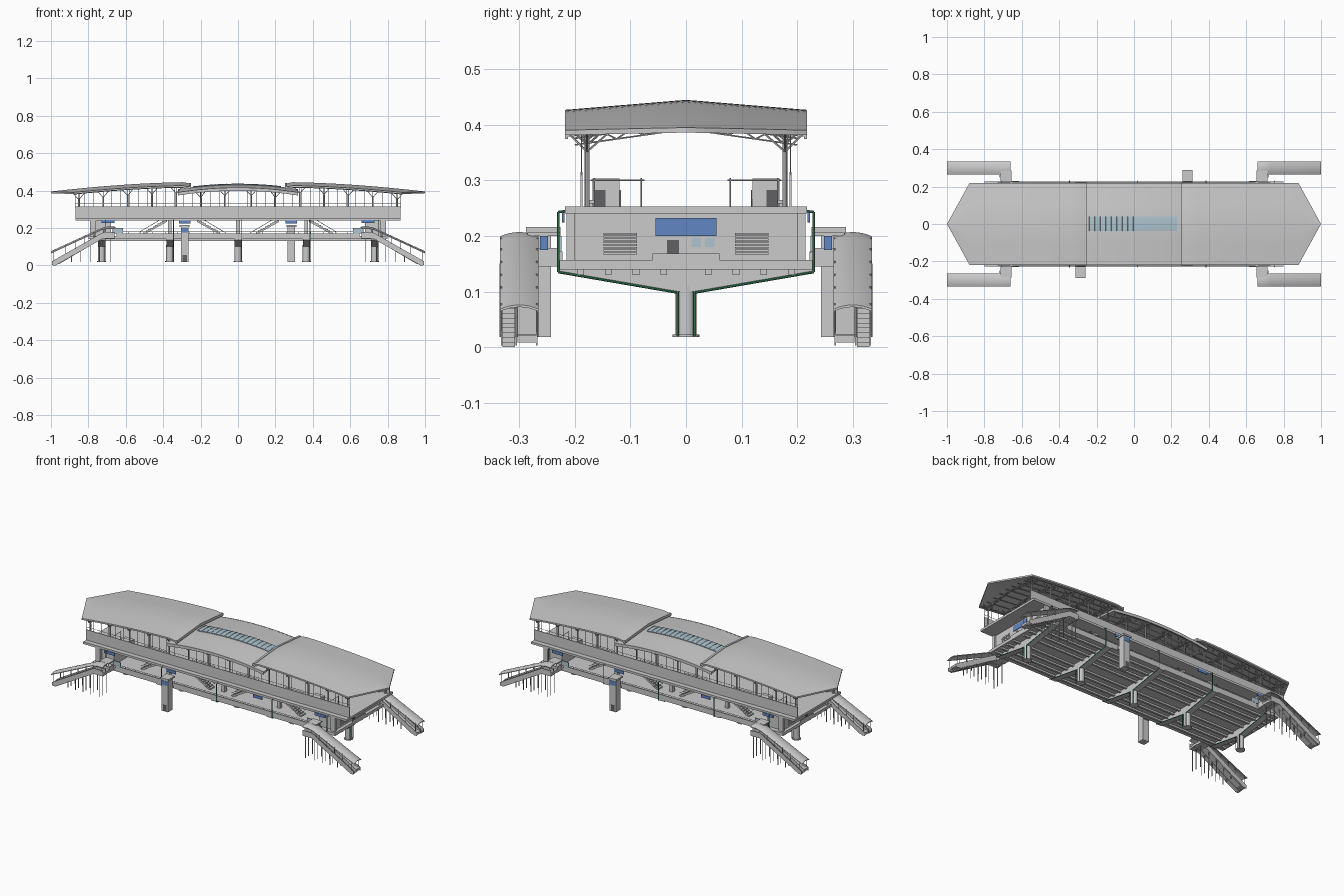
import bpy, bmesh, math
from mathutils import Vector

if "Cube" in bpy.data.objects:
    bpy.data.objects.remove(bpy.data.objects["Cube"])


def material(name, r, g, b):
    m = bpy.data.materials.new(name)
    m.diffuse_color = (r, g, b, 1)
    m.use_nodes = True
    m.node_tree.nodes["Principled BSDF"].inputs["Base Color"].default_value = m.diffuse_color
    return m


BLUE = material("blue_panel", .12, .24, .55)
GLASS = material("pale_glass", .42, .55, .62)
GREEN = material("green_pipe", .04, .22, .10)
DARK = material("dark_grey", .12, .12, .13)


def finish(name, bm, mat=None, smooth=False):
    bmesh.ops.recalc_face_normals(bm, faces=bm.faces)
    me = bpy.data.meshes.new(name)
    bm.to_mesh(me)
    bm.free()
    ob = bpy.data.objects.new(name, me)
    bpy.context.collection.objects.link(ob)
    if mat:
        me.materials.append(mat)
    if smooth:
        bpy.ops.object.select_all(action='DESELECT')
        ob.select_set(True)
        bpy.context.view_layer.objects.active = ob
        bpy.ops.object.shade_smooth_by_angle(angle=math.radians(35))
    return ob


def prism(name, pts, a, b, axis='y', mat=None):
    """Extrude a profile: (x,z) along y, or (y,z) along x."""
    bm = bmesh.new()
    put = (lambda p, t: (p[0], t, p[1])) if axis == 'y' else (lambda p, t: (t, p[0], p[1]))
    lo, hi = ([bm.verts.new(put(p, t)) for p in pts] for t in (a, b))
    bm.faces.new(lo)
    bm.faces.new(hi)
    n = len(pts)
    for i in range(n):
        bm.faces.new((lo[i], lo[(i + 1) % n], hi[(i + 1) % n], hi[i]))
    return finish(name, bm, mat)


def box(name, x0, x1, y0, y1, z0, z1, mat=None):
    return prism(name, [(x0, z0), (x1, z0), (x1, z1), (x0, z1)], y0, y1, 'y', mat)


def rods(name, segs, r, sides=5, mat=None):
    """Many straight round bars in one mesh."""
    bm = bmesh.new()
    for p, q in segs:
        p, q = Vector(p), Vector(q)
        rot = (q - p).to_track_quat('Z', 'Y').to_matrix().to_4x4()
        rot.translation = (p + q) / 2
        bmesh.ops.create_cone(bm, cap_ends=True, segments=sides, radius1=r, radius2=r,
                              depth=(q - p).length, matrix=rot)
    return finish(name, bm, mat, sides > 6)


def sheet(name, rows, thick, mat=None):
    """Thick skin through rows of points."""
    bm = bmesh.new()
    vs = [[bm.verts.new(p) for p in row] for row in rows]
    for a, b in zip(vs, vs[1:]):
        for i in range(len(a) - 1):
            bm.faces.new((a[i], a[i + 1], b[i + 1], b[i]))
    ret = bmesh.ops.extrude_face_region(bm, geom=bm.faces[:])
    for g in ret['geom']:
        if isinstance(g, bmesh.types.BMVert):
            g.co.z -= thick
    bm.faces.ensure_lookup_table()
    return finish(name, bm, mat, True)


def end_z(x, y):
    return .445 - .05 * (max(abs(x) - .27, 0) / .73) ** 1.7 - .018 * abs(y) / .218


def mid_z(x, y):
    return .433 - .025 * (x / .32) ** 2 - .018 * abs(y) / .218


# piers, tapered pier caps and drain pipes
for x in (-.73, -.365, 0, .365, .73):
    rods("pier", [((x, 0, .02), (x, 0, .11))], .019, 20)
    rods("pier_base", [((x, 0, .018), (x, 0, .023))], .024, 20)
    prism("pier_cap", [(-.02, .1), (.02, .1), (.228, .135), (.228, .145), (-.228, .145),
                       (-.228, .135)], x - .018, x + .018, 'x')
    for s in (-1, 1):
        rods("drain_pipe", [((x + .02, s * .215, .245), (x + .02, s * .23, .243)),
                            ((x + .02, s * .23, .243), (x + .02, s * .23, .135)),
                            ((x + .02, s * .23, .135), (x + .02, s * .015, .098)),
                            ((x + .02, s * .015, .1), (x + .02, s * .015, .02))], .0022, 6, GREEN)
        box("concourse_column", x - .01, x + .01, s * .13 - .01, s * .13 + .01, .157, .24)

# concourse deck, underside beams and edge parapets
box("concourse_deck", -.8, .8, -.228, .228, .14, .157)
for y in (-.19, -.14, -.09, -.04, .04, .09, .14, .19):
    box("deck_beam", -.79, .79, y - .006, y + .006, .13, .141)
for s in (-1, 1):
    box("concourse_parapet", -.65, .65, s * .222, s * .228, .157, .172)
    box("end_parapet", s * .795, s * .8, -.06, .06, .157, .168)
    rods("concourse_handrail", [((-.65, s * .225, .18), (.65, s * .225, .18))] +
         [((i * .065, s * .225, .17), (i * .065, s * .225, .18)) for i in range(-10, 11)], .0012)

# end rooms with windows, door and louvres
for s in (-1, 1):
    box("end_room", s * .68, s * .78, -.2, .2, .157, .242)
    box("end_window", s * .78, s * .783, -.055, .055, .2, .232, BLUE)
    box("end_door", s * .78, s * .782, -.034, -.013, .157, .193, DARK)
    for y0 in (.01, .034):
        box("small_window", s * .78, s * .782, y0, y0 + .017, .18, .196, GLASS)
    for y0 in (-.148, .088):
        for k in range(8):
            box("louvre", s * .78, s * .783, y0, y0 + .06, .167 + k * .005, .1705 + k * .005)
    for t in (-1, 1):
        box("end_corner_column", s * .76, s * .79, t * .2, t * .215, .157, .242)

# stairs between concourse and platform
for s in (-1, 1):
    for t in (-1, 1):
        for x0, x1 in ((.07, .22), (.53, .38)):
            n = 12
            pts = []
            for i in range(n):
                for z in (i, i + 1):
                    pts.append((s * (x0 + (x1 - x0) * i / n), .157 + z * .088 / n))
            pts += [(s * x1, .245), (s * x1, .233), (s * (x0 + (x1 - x0) * .09), .157)]
            prism("inner_stair", pts, t * .12, t * .16)
            d = (x1 - x0) * .2
            rods("inner_stair_rail", [((s * x0, t * y, .177), (s * x1, t * y, .265))
                                      for y in (.12, .16)], .0016)
            # stair head railing and equipment cabin on the platform
            rods("stair_head_rail", [((s * a, t * y, z), (s * x1, t * y, z))
                                     for a in (x0,) for y in (.118, .162) for z in (.268, .282)] +
                 [((s * (x0 + (x1 - x0) * k / 5), t * y, .253),
                   (s * (x0 + (x1 - x0) * k / 5), t * y, .282)) for k in range(6) for y in (.118, .162)], .0012)
        box("platform_cabin", s * .6, s * .66, t * .12, t * .168, .253, .303)
        box("cabin_door", s * .66, s * .662, t * .145, t * .166, .253, .283, DARK)
        rods("platform_sign", [((s * .72, t * y, .253), (s * .72, t * y, .304)) for y in (.08, .165)] +
             [((s * .72, t * .075, .3), (s * .72, t * .172, .3))], .0015)
        for x in (.3, .45, .78):
            box("bench", s * x, s * (x + .04), t * .165, t * .178, .258, .265)
            box("bench_foot", s * (x + .01), s * (x + .03), t * .168, t * .175, .253, .258)

# platform slab, parapets and fence poles
box("platform_slab", -.87, .87, -.218, .218, .24, .253)
for s in (-1, 1):
    box("platform_parapet", -.87, .87, s * .186, s * .19, .25, .315)
    xs = [i * .0483 for i in range(-18, 19)]
    rods("fence_poles", [((x, s * .188, .31), (x, s * .188, (end_z if abs(x) > .3 else mid_z)(x, .188) - .008))
                         for x in xs], .0013)
    rods("fence_rail", [((-.87, s * .188, .33), (.87, s * .188, .33))], .0012)

# end roofs with pointed tips
for s in (-1, 1):
    rows = []
    for x in [.25 + .63 * i / 14 for i in range(15)] + [.92, .96, .999]:
        w = .218 if x < .881 else .218 * (1 - x) / .12
        dip = .008 if x < .26 else 0
        rows.append([(s * x, y, end_z(x, y) - dip) for y in (-w, -w / 2, 0, w / 2, w)])
    sheet("end_roof", rows, .009)
    prism("roof_end_fascia", [(-.218, .408), (0, .426), (.218, .408), (.218, .424), (0, .442),
                              (-.218, .424)], s * .25, s * .262, 'x')

# middle roof with skylight
xs = [-.32 + .64 * i / 20 for i in range(21)]
sheet("middle_roof", [[(x, y, mid_z(x, y)) for y in (-.216, -.1, 0, .1, .216)] for x in xs], .012)
for s in (-1, 1):
    sheet("middle_fascia", [[(x, s * y, mid_z(x, .216) + .001) for y in (.212, .218)] for x in xs], .017)
xs = [-.24 + .47 * i / 16 for i in range(17)]
sheet("skylight", [[(x, y, mid_z(x, y) + .004) for y in (-.037, 0, .04)] for x in xs], .006, GLASS)
rods("skylight_bars", [((x, 0, mid_z(x, 0) + .005), (x, y, mid_z(x, y) + .005))
                       for x in xs for y in (-.037, .04)], .001, 4)

# roof columns, branches and cross trusses
columns, branches, truss = [], [], []
for x in (-.85, -.72, -.59, -.46, -.33, -.2, -.07, .07, .2, .33, .46, .59, .72, .85):
    rz = end_z if abs(x) > .3 else mid_z
    for s in (-1, 1):
        top = rz(x, .178) - .045
        columns.append(((x, s * .178, .253), (x, s * .178, top)))
        branches.append(((x, s * .178, top), (x, s * .178, rz(x, .178) - .01)))
        for dx, y in ((0, .21), (0, .135), (.03, .178), (-.03, .178)):
            branches.append(((x, s * .178, top), (x + dx, s * y, rz(x + dx, y) - .011)))
        n = 8
        for i in range(n):
            y0, y1 = .2 * i / n, .2 * (i + 1) / n
            up = [(x, s * y, rz(x, y) - .012) for y in (y0, y1)]
            dn = [(x, s * y, rz(x, y) - .019 - .012 * y / .2) for y in (y0, y1)]
            truss += [(up[0], up[1]), (dn[0], dn[1]), (up[i % 2], dn[1 - i % 2])]
rods("roof_columns", columns, .0045, 8)
rods("column_branches", branches, .002)
rods("roof_trusses", truss, .0016)
purlins = []
for y in (-.2, -.15, -.1, -.05, 0, .05, .1, .15, .2):
    for a, b, rz in ((-.88, -.27, end_z), (.27, .88, end_z), (-.3, .3, mid_z)):
        pts = [a + (b - a) * i / 6 for i in range(7)]
        purlins += [((p, y, rz(p, y) - .011), (q, y, rz(q, y) - .011)) for p, q in zip(pts, pts[1:])]
rods("roof_purlins", purlins, .0018, 4)

# covered street stairs at the four corners
for s in (-1, 1):
    for t in (-1, 1):
        n = 18
        pts = []
        for i in range(n):
            for z in (i, i + 1):
                pts.append((s * (.99 - .27 * i / n), z * .157 / n))
        pts += [(s * .66, .157), (s * .66, .145), (s * .72, .145), (s * .975, 0)]
        prism("street_stair", pts, t * .308, t * .33)
        prism("escalator", [(s * x, z) for x, z in (
            (.66, .147), (.72, .147), (.955, .008), (.995, .008), (.995, .022), (.96, .024),
            (.72, .162), (.66, .162))], t * .27, t * .303)
        side = [(.66, .145), (.72, .145), (.975, .003), (.995, .003), (.995, .022), (.72, .178), (.66, .178)]
        for y in (.267, .304, .33):
            prism("stair_side", [(s * x, z) for x, z in side], t * y, t * (y + .003))
        cover = [[(s * x, t * (.3 + .035 * k / 4), z - .008 * (k / 4) ** 2) for k in range(-4, 5)]
                 for x, z in ((.66, .207), (.7, .207), (.73, .2), (1, .076))]
        sheet("stair_canopy", cover, .004)
        posts = [((s * x, t * y, .178 - .156 * max(x - .72, 0) / .275 - .004),
                  (s * x, t * y, .196 - .124 * max(x - .73, 0) / .27))
                 for x in (.67, .72, .77, .82, .87, .92, .985) for y in (.268, .332)]
        rods("canopy_posts", posts, .0016)
        legs = [((s * x, t * y, .018), (s * x, t * y, .15 - .157 * max(x - .72, 0) / .275))
                for x in (.68, .74, .79, .84, .89) for y in (.268, .305, .333)]
        rods("stair_legs", legs, .0022, 6)
        # link bridge with its signs
        box("link_floor", s * .66, s * .715, t * .226, t * .27, .145, .157)
        box("link_roof", s * .655, s * .715, t * .226, t * .285, .2, .206)
        for x in (.66, .712):
            box("link_wall", s * x, s * (x + .003), t * .228, t * .265, .157, .178)
        box("link_sign", s * .715, s * .718, t * .248, t * .263, .175, .2, BLUE)
        box("entry_sign", s * .66, s * .73, t * .219, t * .223, .226, .243, BLUE)
        box("entry_glass", s * .615, s * .665, t * .224, t * .229, .172, .2, GLASS)

# lift towers on opposite sides
for s in (-1, 1):
    x = s * .285
    box("lift_shaft", x - .021, x + .021, s * .243, s * .283, .018, .208)
    box("lift_cap", x - .027, x + .027, s * .226, s * .288, .206, .216)
    box("lift_bridge", x - .02, x + .02, s * .226, s * .245, .145, .157)
    box("lift_door", x - .011, x + .011, s * .283, s * .2845, .02, .055, DARK)
    box("lift_window", x - .018, x + .018, s * .283, s * .285, .175, .2, BLUE)
for s in (-1, 1):
    for x in (-.285, .285):
        box("lift_sign", x - .03, x + .03, s * .219, s * .223, .224, .241, BLUE)
